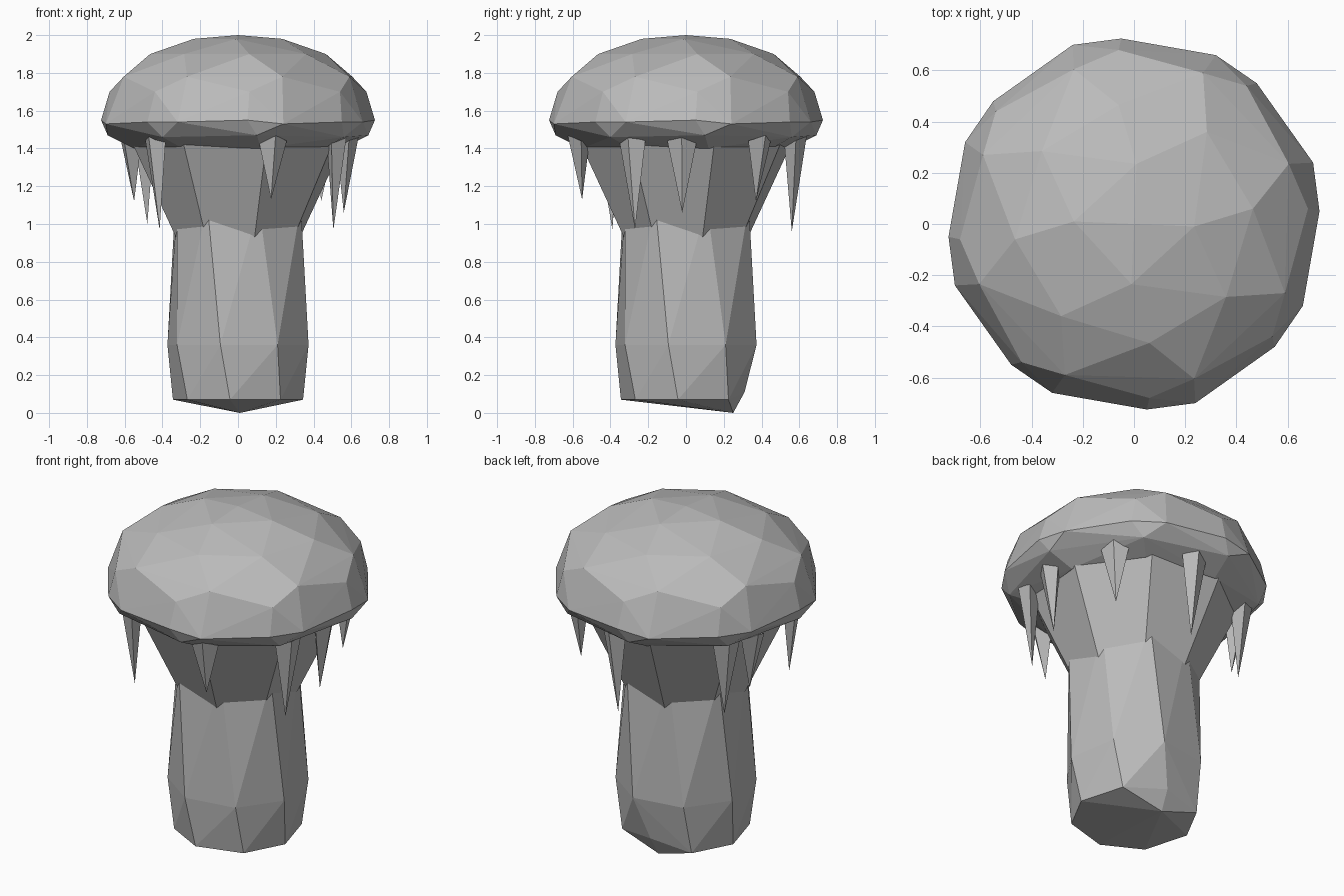
import bpy, bmesh
from math import cos, sin, radians, hypot
from mathutils import Vector, Matrix

cube = bpy.data.objects.get("Cube")
if cube:
    bpy.data.objects.remove(cube)

grey = bpy.data.materials.new("stone_grey")
grey.use_nodes = True
grey.diffuse_color = (0.5, 0.5, 0.5, 1)
grey.node_tree.nodes["Principled BSDF"].inputs["Base Color"].default_value = (0.5, 0.5, 0.5, 1)


def quarter_turns(points):
    """Repeat points around z in four quarter turns."""
    return [Matrix.Rotation(radians(90 * k), 3, "Z") @ Vector(p)
            for k in range(4) for p in points]


def polar(angle, radius, z):
    a = radians(angle)
    return (radius * cos(a), radius * sin(a), z)


def faceted(name, points):
    """Flat-shaded convex solid around the points."""
    bm = bmesh.new()
    for p in points:
        bm.verts.new(p)
    hull = bmesh.ops.convex_hull(bm, input=bm.verts)
    loose = {g for g in hull["geom_interior"] + hull["geom_unused"]
             if isinstance(g, bmesh.types.BMVert)}
    bmesh.ops.delete(bm, geom=list(loose), context="VERTS")
    bmesh.ops.recalc_face_normals(bm, faces=bm.faces)
    mesh = bpy.data.meshes.new(name)
    bm.to_mesh(mesh)
    bm.free()
    mesh.materials.append(grey)
    obj = bpy.data.objects.new(name, mesh)
    bpy.context.collection.objects.link(obj)
    return obj


# Domed cap: crown, shoulder, rim and underside
faceted("cap", [Vector((0, 0, 2))] + quarter_turns([
    (0.235, -0.01, 1.98),
    (0.465, 0.06, 1.9), (0.36, -0.285, 1.9),
    (0.605, 0.235, 1.78), (0.59, -0.27, 1.78),
    (0.68, 0.06, 1.7), (0.54, -0.44, 1.7),
    (0.725, 0.05, 1.55), (0.66, -0.32, 1.54),
    (0.55, -0.48, 1.54), (0.70, 0.24, 1.53),
    (0.69, 0.1, 1.47), (0.56, -0.4, 1.46),
    (0.55, 0.12, 1.4), (0.47, -0.31, 1.41),
]))

# Flare below the cap, tapering into the stem
faceted("flare", quarter_turns([
    polar(a, r, z) for a in (15, 60)
    for r, z in ((0.29, 0.83), (0.345, 0.94), (0.58, 1.43))
]))

# Stem with a chipped corner at the back of the foot
foot = [p for p in quarter_turns([polar(-7, 0.347, 0.07), polar(40, 0.35, 0.07)])
        if not (p.y > 0.3 and abs(p.x) < 0.1)]
trunk = quarter_turns([
    polar(-14, 0.385, 0.36), polar(33, 0.385, 0.36),
    polar(-26, 0.37, 1.1), polar(19, 0.34, 1.1),
])
faceted("stem", foot + trunk + [Vector((0.02, 0.31, 0.11)), Vector((0.01, 0.25, 0))])

# Hanging spikes under the rim, given by their tips
tips = [(-0.55, 0.18, 1.12), (-0.48, 0.32, 1.0), (-0.415, -0.39, 0.97),
        (0.175, -0.55, 1.13), (0.505, -0.27, 0.97), (0.56, -0.02, 1.06),
        (0.44, 0.37, 1.12), (0.06, 0.56, 0.96)]
for i, (x, y, z) in enumerate(tips):
    out = Vector((x, y, 0)) / hypot(x, y)
    side = Vector((-out.y, out.x, 0))
    root = Vector((x, y, 1.45)) + out * 0.03
    faceted(f"spike_{i + 1}", [
        Vector((x, y, z)),
        root + side * 0.078 - Vector((0, 0, 0.01)),
        root - side * 0.078 - Vector((0, 0, 0.01)),
        root + out * 0.05 + Vector((0, 0, 0.02)),
        root - out * 0.07 - Vector((0, 0, 0.02)),
    ])
